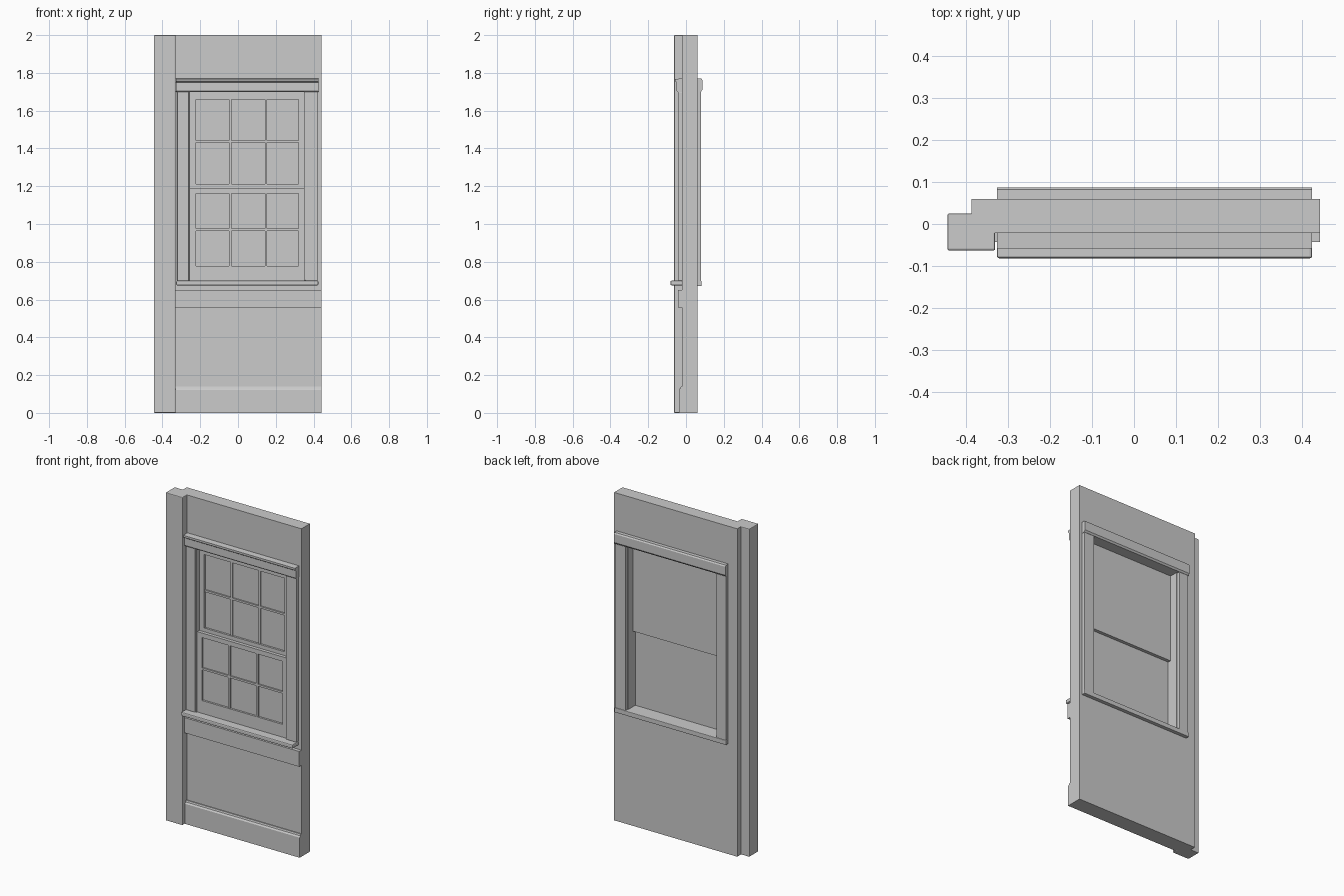
import bpy, bmesh

if "Cube" in bpy.data.objects:
    bpy.data.objects.remove(bpy.data.objects["Cube"])

L, R = -0.26, 0.355          # window opening
B, T = 0.70, 1.70


def finish(name, bm, bevel=0.0, segments=2):
    bmesh.ops.recalc_face_normals(bm, faces=bm.faces)
    me = bpy.data.meshes.new(name)
    bm.to_mesh(me)
    bm.free()
    ob = bpy.data.objects.new(name, me)
    bpy.context.collection.objects.link(ob)
    if bevel:
        m = ob.modifiers.new("edge", "BEVEL")
        m.width, m.segments = bevel, segments
    return ob


def box(name, x0, x1, y0, y1, z0, z1, bevel=0.0):
    bm = bmesh.new()
    bmesh.ops.create_cube(bm, size=1)
    for v in bm.verts:
        v.co = ((x0 + x1) / 2 + v.co.x * (x1 - x0),
                (y0 + y1) / 2 + v.co.y * (y1 - y0),
                (z0 + z1) / 2 + v.co.z * (z1 - z0))
    return finish(name, bm, bevel)


def frame(name, outer, inner, y0, y1):
    """Rectangular slab with a rectangular hole; rects are x0, x1, z0, z1."""
    bm = bmesh.new()

    def ring(r, y):
        a, b, c, d = r
        return [bm.verts.new((x, y, z)) for x, z in ((a, c), (b, c), (b, d), (a, d))]

    rings = [ring(outer, y0), ring(inner, y0), ring(inner, y1), ring(outer, y1)]
    for i in range(4):
        p, q = rings[i], rings[(i + 1) % 4]
        for k in range(4):
            j = (k + 1) % 4
            bm.faces.new((p[k], p[j], q[j], q[k]))
    return finish(name, bm)


def moulding(name, x0, x1, profile):
    """Extrude a (y, z) profile along x."""
    bm = bmesh.new()
    f = bm.faces.new([bm.verts.new((x0, y, z)) for y, z in profile])
    ext = bmesh.ops.extrude_face_region(bm, geom=[f])
    for v in ext["geom"]:
        if isinstance(v, bmesh.types.BMVert):
            v.co.x = x1
    return finish(name, bm)


# Wall with window opening, and corner post
frame("wall", (-0.388, 0.443, 0, 2), (L, R, 0.69, T), -0.021, 0.06)
box("corner_post", -0.445, -0.331, -0.063, 0.025, 0, 2, 0.004)

# Front side casings with raised edge, then back casings
for side, x0, x1 in (("left", -0.322, L), ("right", R, 0.424)):
    box("front_casing_" + side, x0, x1, -0.043, -0.018, B, T, 0.003)
    box("back_casing_" + side, x0 - 0.002, x1, 0.055, 0.079, 0.69, T, 0.002)
for side, x in (("left", L), ("right", R - 0.006)):
    box("stop_bead_" + side, x, x + 0.006, -0.038, 0.06, B, T)

# Head mouldings, front and back
moulding("front_head", -0.327, 0.425,
         [(-0.018, T), (-0.046, T), (-0.050, 1.705), (-0.050, 1.75),
          (-0.058, 1.756), (-0.058, 1.768), (-0.018, 1.77)])
moulding("back_head", -0.327, 0.425,
         [(0.055, T), (0.079, T), (0.087, 1.71), (0.087, 1.762),
          (0.082, 1.77), (0.055, 1.77)])

# Interior stool with rounded corners, apron below
stool = box("front_stool", -0.327, 0.425, -0.082, -0.018, 0.675, B, 0.006)
moulding("apron", -0.331, 0.443,
         [(-0.018, 0.557), (-0.043, 0.557), (-0.043, 0.65), (-0.018, 0.65)])

# Sill inside the opening and its back nosing
box("sill", L, R, -0.02, 0.06, 0.68, B)
box("back_sill", -0.327, 0.425, 0.055, 0.082, 0.672, B, 0.003)

# Baseboard with stepped cap
moulding("baseboard", -0.331, 0.443,
         [(-0.018, 0), (-0.038, 0), (-0.038, 0.122), (-0.034, 0.128),
          (-0.030, 0.130), (-0.027, 0.140), (-0.018, 0.140)])

# Sashes: frame, glass flush with the back, muntins
GX0, GX1 = -0.223, 0.321
for name, z0, z1, g0, g1, zm, y0 in (
        ("lower", B, 1.19, 0.778, 1.162, 0.97, -0.030),
        ("upper", 1.16, T, 1.212, 1.66, 1.437, -0.008)):
    frame(name + "_sash", (L, R, z0, z1), (GX0, GX1, g0, g1), y0, y0 + 0.02)
    box(name + "_glass", GX0, GX1, y0 + 0.012, y0 + 0.02, g0, g1)
    for i, x in enumerate((-0.041, 0.148)):
        box(f"{name}_muntin_{i}", x - 0.006, x + 0.006, y0 + 0.003, y0 + 0.013, g0, g1)
    box(name + "_cross_muntin", GX0, GX1, y0 + 0.0035, y0 + 0.013, zm - 0.006, zm + 0.006)
